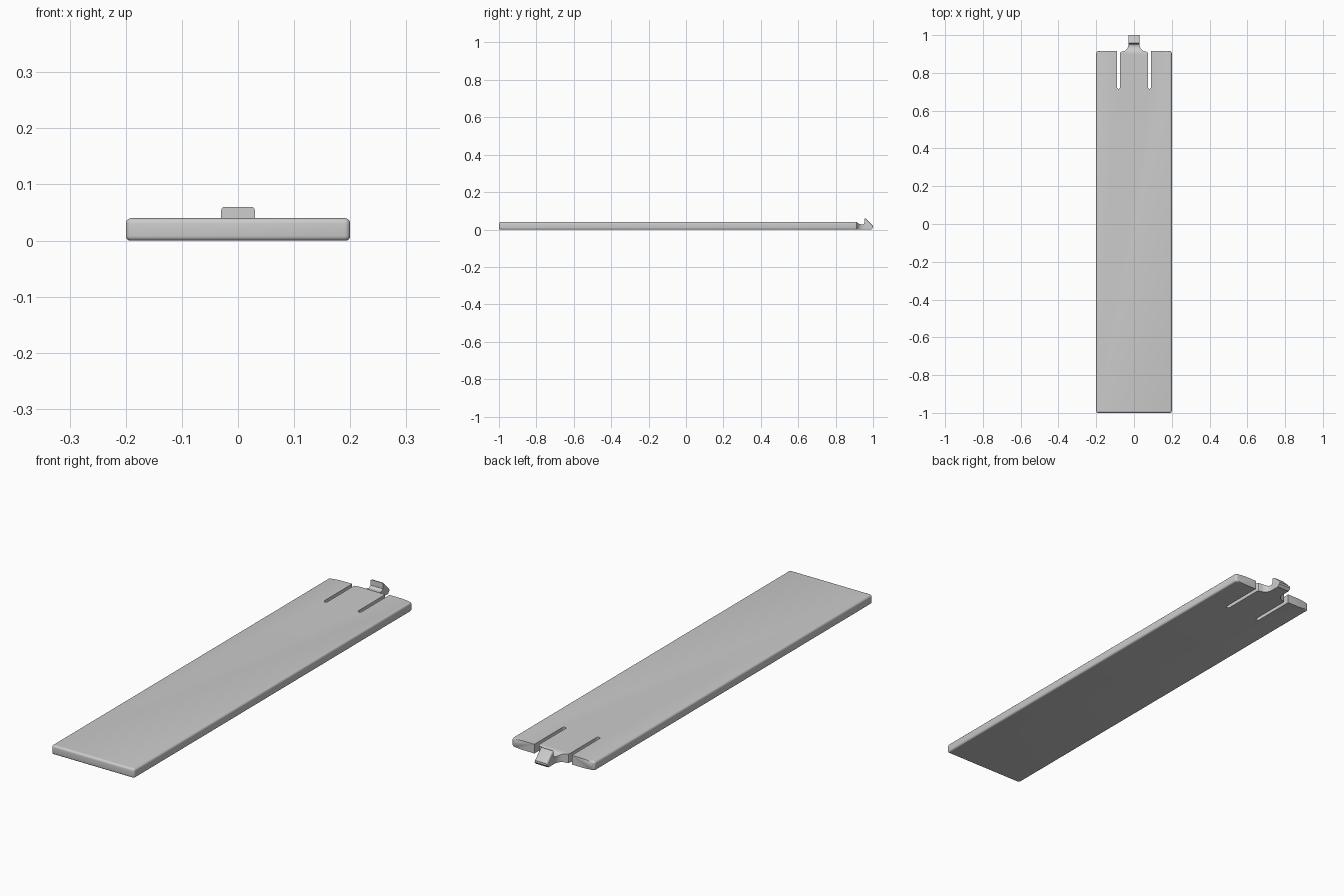
import bpy, bmesh, math

if "Cube" in bpy.data.objects:
    bpy.data.objects.remove(bpy.data.objects["Cube"])

grey = bpy.data.materials.new("plain grey")
grey.use_nodes = True
colour = (0.6, 0.6, 0.6, 1)
grey.diffuse_color = colour
grey.node_tree.nodes["Principled BSDF"].inputs["Base Color"].default_value = colour


def finish(name, bm):
    bmesh.ops.recalc_face_normals(bm, faces=bm.faces)
    mesh = bpy.data.meshes.new(name)
    bm.to_mesh(mesh)
    bm.free()
    ob = bpy.data.objects.new(name, mesh)
    bpy.context.collection.objects.link(ob)
    mesh.materials.append(grey)
    return ob


def prism(outline, axis, low, high):
    """Extrude a 2D outline along x (outline is y, z) or z (outline is x, y)."""
    bm = bmesh.new()
    place = (lambda p: (low, *p)) if axis == "x" else (lambda p: (*p, low))
    face = bm.faces.new([bm.verts.new(place(p)) for p in outline])
    new = bmesh.ops.extrude_face_region(bm, geom=[face])["geom"]
    move = (high - low, 0, 0) if axis == "x" else (0, 0, high - low)
    bmesh.ops.translate(bm, verts=[v for v in new if isinstance(v, bmesh.types.BMVert)], vec=move)
    bmesh.ops.recalc_face_normals(bm, faces=bm.faces)
    return bm


def round_edges(bm, test, radius, segments=5):
    edges = [e for e in bm.edges if test(*[v.co for v in e.verts])]
    bmesh.ops.bevel(bm, geom=edges, offset=radius, segments=segments,
                    profile=0.5, affect="EDGES", clamp_overlap=True)


def boolean(ob, tool, operation):
    mod = ob.modifiers.new(operation.lower(), "BOOLEAN")
    mod.operation, mod.object, mod.solver = operation, tool, "EXACT"
    bpy.context.view_layer.objects.active = ob
    bpy.ops.object.modifier_apply(modifier=mod.name)
    bpy.data.objects.remove(tool)


def smooth(ob):
    bpy.ops.object.select_all(action="DESELECT")
    ob.select_set(True)
    bpy.context.view_layer.objects.active = ob
    bpy.ops.object.shade_smooth_by_angle(angle=math.radians(35))


W, FRONT, BACK, H = 0.2, -1.0, 0.915, 0.04
SLOT_IN, SLOT_OUT, SLOT_END = 0.074, 0.09, 0.715

# Long plate with rounded corners, front and sides; the back end stays flat
bm = prism([(-W, FRONT), (W, FRONT), (W, BACK), (-W, BACK)], "z", 0, H)
round_edges(bm, lambda a, b: abs(a.z - b.z) > 0.01, 0.01, 4)
in_back = lambda a, b: min(a.y, b.y) > BACK - 1e-4
round_edges(bm, lambda a, b: min(a.z, b.z) > H - 1e-4 and not in_back(a, b), 0.018)
round_edges(bm, lambda a, b: max(a.z, b.z) < 1e-4 and not in_back(a, b), 0.008, 4)
plate = finish("plate", bm)

# Two round-ended slots beside the tongue
mid, r = (SLOT_IN + SLOT_OUT) / 2, (SLOT_OUT - SLOT_IN) / 2
for side in (-1, 1):
    arc = [(side * mid + r * math.cos(t), SLOT_END + r + r * math.sin(t))
           for t in [math.pi + math.pi * i / 8 for i in range(9)]]
    outline = arc + [(side * mid + r, 1.1), (side * mid - r, 1.1)]
    boolean(plate, finish("slot_cutter", prism(outline, "z", -0.1, 0.1)), "DIFFERENCE")

# Room for the neck at the end of the tongue
NECK = 0.89
room = [(-0.08, NECK), (0.08, NECK), (0.08, 1.1), (-0.08, 1.1)]
boolean(plate, finish("neck_cutter", prism(room, "z", -0.1, 0.1)), "DIFFERENCE")
smooth(plate)

# Neck: shoulders sweep in with a concave curve, and its top dips
half = [(SLOT_IN, NECK), (SLOT_IN, 0.904), (0.071, 0.91)]
half += [(0.065 - 0.035 * math.sin(t), 0.948 - 0.035 * math.cos(t))
         for t in [math.pi / 2 * i / 8 for i in range(9)]]
half.append((0.03, 0.965))
outline = half + [(-x, y) for x, y in reversed(half)]
neck = finish("neck", prism(outline, "z", 0, 0.05))
dip = [(NECK - 0.01, -0.01), (NECK - 0.01, H), (0.905, H), (0.915, 0.037),
       (0.925, 0.031), (0.935, 0.028), (0.945, 0.028), (0.951, 0.031),
       (0.955, 0.037), (0.98, 0.037), (0.98, -0.01)]
boolean(neck, finish("neck_shape", prism(dip, "x", -0.1, 0.1)), "INTERSECT")
smooth(neck)

# Hook: steep catch facing the plate, ramp falling to the tip
ramp = [(0.953, 0.0), (0.955, 0.06), (0.959, 0.06), (1.0, 0.019),
        (1.0, 0.01), (0.99, 0.0)]
bm = prism(ramp, "x", -0.03, 0.03)
round_edges(bm, lambda a, b: abs(a.x - b.x) < 1e-4 and min(a.z, b.z) > 0.015
            and min(a.y, b.y) > 0.9549, 0.008, 4)
smooth(finish("hook", bm))
